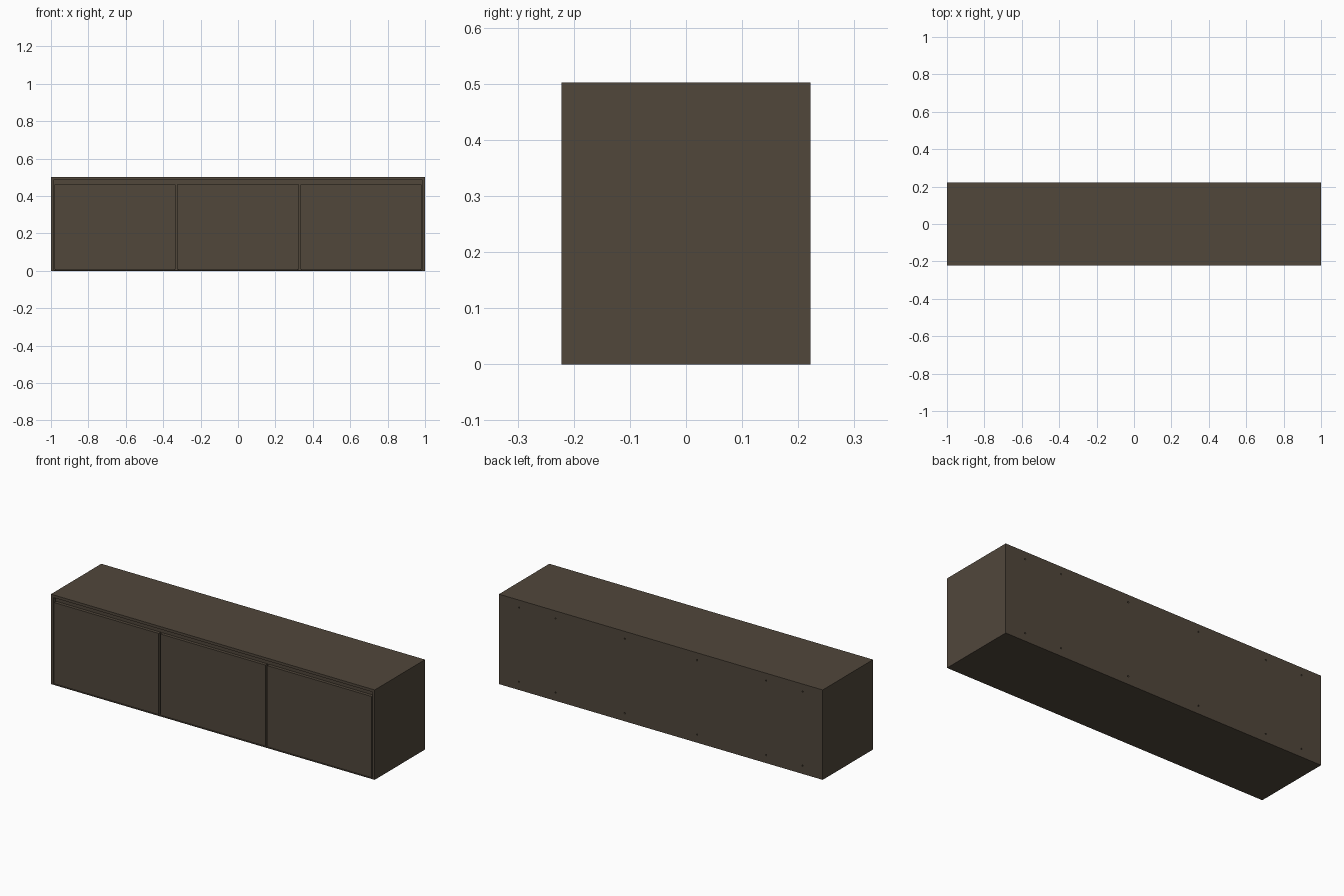
import bpy, bmesh
from mathutils import Matrix

if "Cube" in bpy.data.objects:
    bpy.data.objects.remove(bpy.data.objects["Cube"])

W, D, H = 1.0, 0.222, 0.502   # half width, half depth, height
T = 0.015                     # panel thickness

wood = bpy.data.materials.new("dark_brown")
wood.diffuse_color = (0.082, 0.063, 0.044, 1)
wood.use_nodes = True
wood.node_tree.nodes["Principled BSDF"].inputs["Base Color"].default_value = wood.diffuse_color


def box(name, x0, x1, y0, y1, z0, z1):
    bm = bmesh.new()
    m = (Matrix.Translation(((x0 + x1) / 2, (y0 + y1) / 2, (z0 + z1) / 2))
         @ Matrix.Diagonal((x1 - x0, y1 - y0, z1 - z0, 1)))
    bmesh.ops.create_cube(bm, size=1, matrix=m)
    me = bpy.data.meshes.new(name)
    bm.to_mesh(me)
    bm.free()
    me.materials.append(wood)
    ob = bpy.data.objects.new(name, me)
    bpy.context.collection.objects.link(ob)
    return ob


# Carcass
box("top_panel", -W, W, -D, D, H - T, H)
box("left_side", -W, -W + T, -D, D, 0, H - T)
box("right_side", W - T, W, -D, D, 0, H - T)
box("bottom_panel", -W + T, W - T, -D, D - T, 0, 0.005)
back = box("back_panel", -W + T, W - T, D - T, D, 0, H - T)

# Recessed frame behind the doors, forming the finger groove
F = -D + 0.02
box("groove_rail", -W + T, W - T, F, F + T, 0.42, H - T)
for i, x in enumerate((-0.33, 0.33)):
    box(f"divider_{i + 1}", x - 0.012, x + 0.012, F, D - T, 0.005, 0.42)
for i, x in enumerate((-W + T, W - T - 0.012)):
    box(f"door_stop_{i + 1}", x, x + 0.012, F, F + T, 0.005, 0.42)

# Three inset doors
for name, x0, x1 in (("left_door", -0.981, -0.335),
                     ("middle_door", -0.325, 0.325),
                     ("right_door", 0.335, 0.981)):
    box(name, x0, x1, -D + 0.001, F - 0.001, 0.007, 0.46)

# Small fixing holes drilled in the back
bm = bmesh.new()
for x in (0.876, 0.65, 0.223):
    for s in (-1, 1):
        for z in (0.045, 0.46):
            bmesh.ops.create_cone(
                bm, cap_ends=True, segments=12, radius1=0.004, radius2=0.004, depth=0.02,
                matrix=Matrix.Translation((s * x, D, z)) @ Matrix.Rotation(1.5707963, 4, 'X'))
me = bpy.data.meshes.new("hole_cutter")
bm.to_mesh(me)
bm.free()
me.materials.append(wood)
cutter = bpy.data.objects.new("hole_cutter", me)
bpy.context.collection.objects.link(cutter)
cutter.hide_render = True
cutter.hide_viewport = True
mod = back.modifiers.new("holes", 'BOOLEAN')
mod.operation = 'DIFFERENCE'
mod.solver = 'EXACT'
mod.object = cutter
